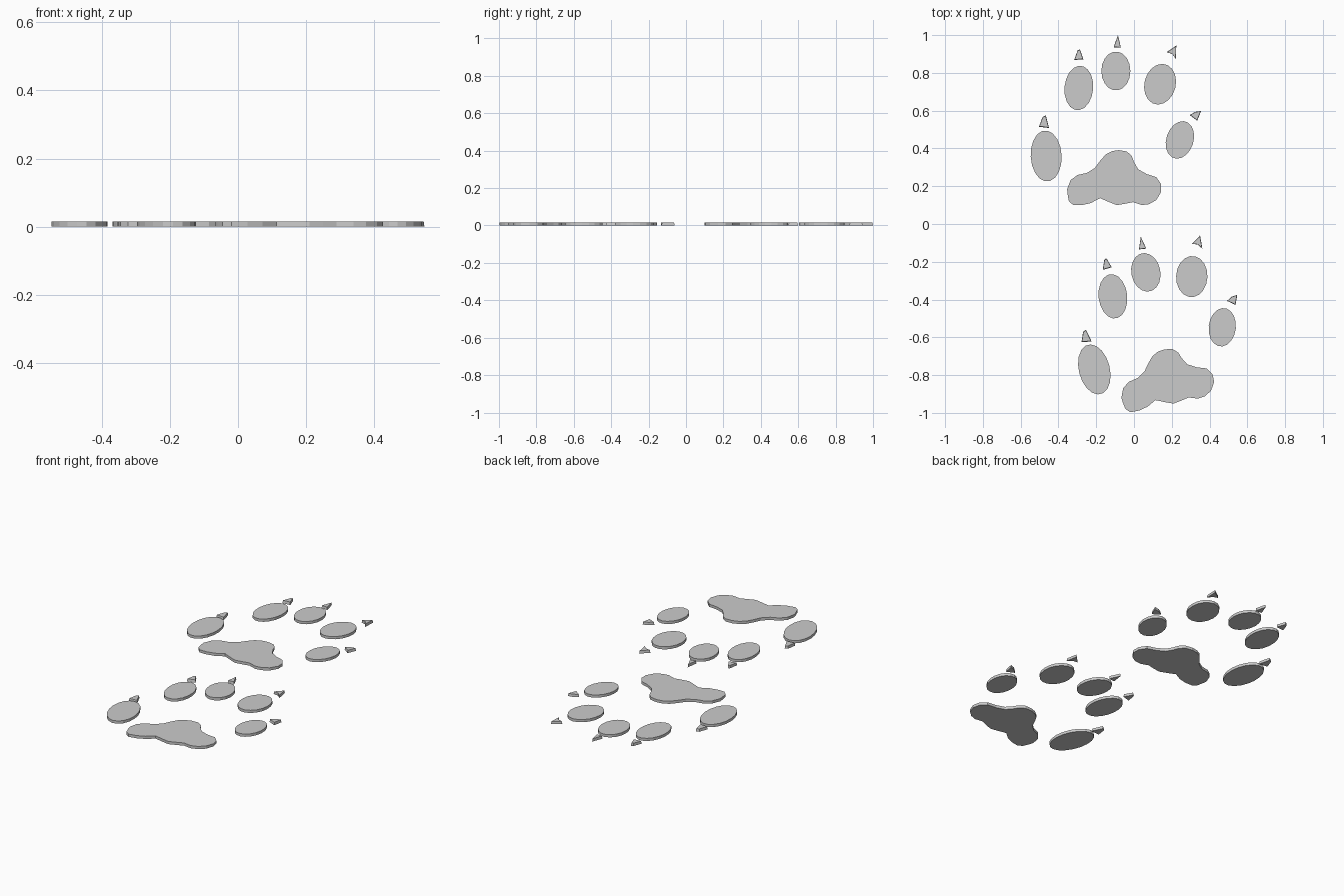
import bpy, bmesh, math
from mathutils import Matrix, Vector

if "Cube" in bpy.data.objects:
    bpy.data.objects.remove(bpy.data.objects["Cube"])

THICK = 0.016

# Toe pads: centre x, y, half width, half length, tilt in degrees
TOES = [
    (-0.465, 0.36, 0.082, 0.135, 3),
    (-0.292, 0.72, 0.076, 0.118, -5),
    (-0.096, 0.81, 0.077, 0.103, 0),
    (0.138, 0.74, 0.083, 0.109, -14),
    (0.243, 0.445, 0.072, 0.102, -18),
]

# Claw outlines
CLAWS = [
    [(-0.503, 0.515), (-0.45, 0.508), (-0.467, 0.575), (-0.484, 0.567)],
    [(-0.317, 0.868), (-0.268, 0.872), (-0.286, 0.924), (-0.298, 0.92)],
    [(-0.108, 0.936), (-0.069, 0.933), (-0.085, 1.0)],
    [(0.173, 0.91), (0.203, 0.9), (0.222, 0.873), (0.224, 0.945)],
    [(0.295, 0.577), (0.335, 0.547), (0.355, 0.598), (0.325, 0.594)],
]

# Three-lobed heel pad outline
HEEL = [
    (-0.352, 0.16), (-0.354, 0.185), (-0.335, 0.233), (-0.298, 0.26),
    (-0.25, 0.27), (-0.207, 0.297), (-0.183, 0.33), (-0.15, 0.368),
    (-0.116, 0.386), (-0.08, 0.391), (-0.038, 0.384), (-0.012, 0.36),
    (0.0, 0.328), (0.022, 0.29), (0.068, 0.264), (0.118, 0.248),
    (0.143, 0.212), (0.144, 0.17), (0.118, 0.127), (0.08, 0.105),
    (0.042, 0.1), (-0.005, 0.116), (-0.048, 0.107), (-0.09, 0.1),
    (-0.132, 0.116), (-0.18, 0.137), (-0.228, 0.111), (-0.275, 0.1),
    (-0.322, 0.1), (-0.345, 0.122),
]


def slab(name, outline, matrix, taper=1.0):
    """Flat prism from an outline, top optionally shrunk."""
    centre = sum((Vector(p) for p in outline), Vector((0, 0))) / len(outline)
    bm = bmesh.new()
    base = [bm.verts.new((x, y, 0)) for x, y in outline]
    top = []
    for p in outline:
        q = centre + (Vector(p) - centre) * taper
        top.append(bm.verts.new((q.x, q.y, THICK)))
    bm.faces.new(base)
    bm.faces.new(top)
    n = len(outline)
    for i in range(n):
        j = (i + 1) % n
        bm.faces.new((base[i], base[j], top[j], top[i]))
    bmesh.ops.recalc_face_normals(bm, faces=bm.faces)
    bm.transform(matrix)
    mesh = bpy.data.meshes.new(name)
    bm.to_mesh(mesh)
    bm.free()
    obj = bpy.data.objects.new(name, mesh)
    bpy.context.collection.objects.link(obj)


def oval(cx, cy, rx, ry, tilt, sides=18):
    c, s = math.cos(math.radians(tilt)), math.sin(math.radians(tilt))
    pts = []
    for i in range(sides):
        a = 2 * math.pi * i / sides
        x, y = rx * math.cos(a), ry * math.sin(a)
        pts.append((cx + x * c - y * s, cy + x * s + y * c))
    return pts


def paw_print(prefix, matrix):
    slab(prefix + "_heel_pad", HEEL, matrix)
    for i, toe in enumerate(TOES, 1):
        slab(f"{prefix}_toe_pad_{i}", oval(*toe), matrix)
    for i, claw in enumerate(CLAWS, 1):
        slab(f"{prefix}_claw_{i}", claw, matrix, 0.9)


# Leading print, and the same print turned and shifted behind it
paw_print("leading", Matrix.Identity(4))
paw_print("trailing", Matrix.Translation((0.317, -1.031, 0))
          @ Matrix.Rotation(math.radians(11.4), 4, 'Z'))
